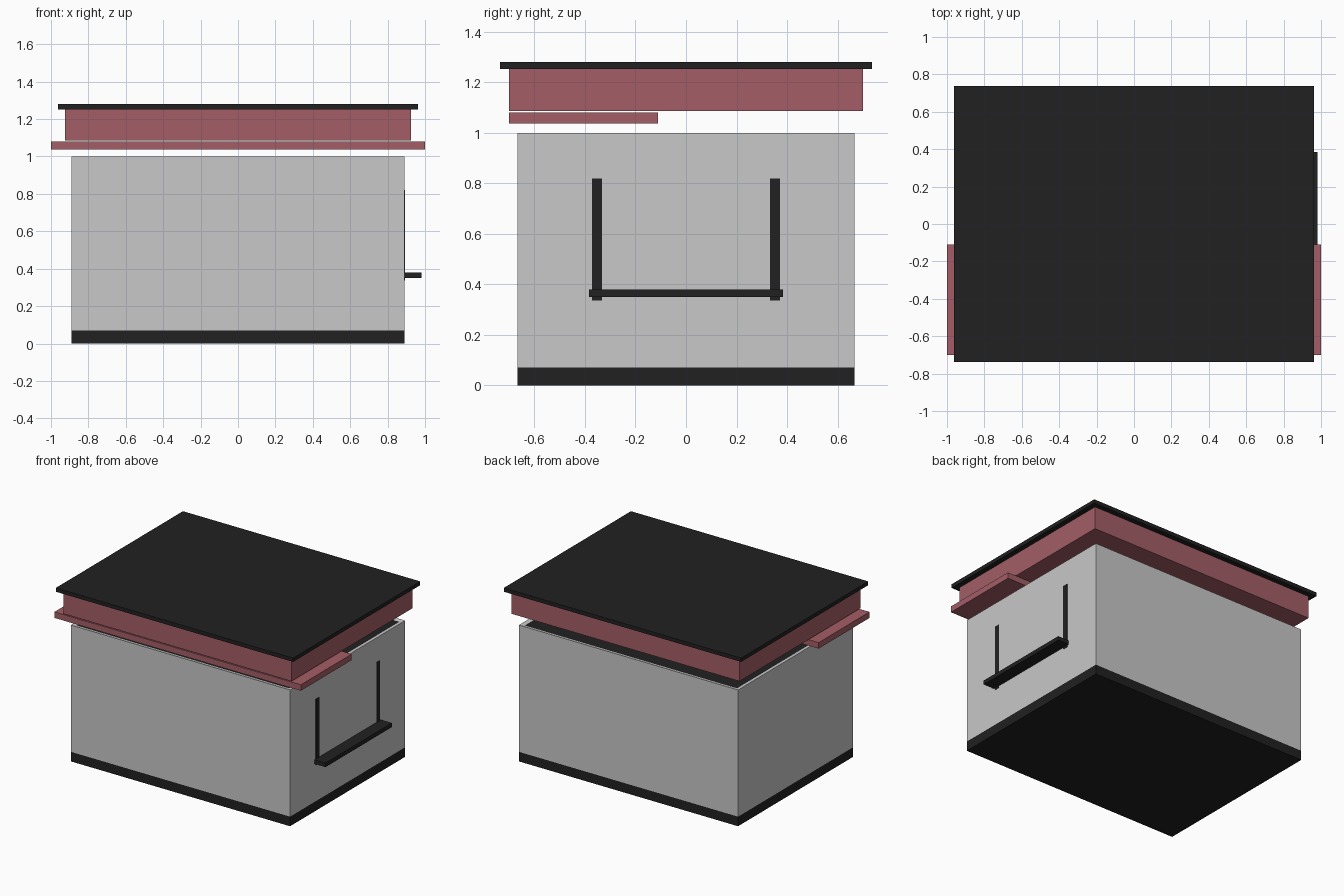
import bpy
import bmesh

if "Cube" in bpy.data.objects:
    bpy.data.objects.remove(bpy.data.objects["Cube"])


def material(name, rgb):
    m = bpy.data.materials.new(name)
    m.diffuse_color = (*rgb, 1)
    m.use_nodes = True
    m.node_tree.nodes["Principled BSDF"].inputs["Base Color"].default_value = m.diffuse_color
    return m


GREY = material("light_grey", (0.58, 0.58, 0.58))
RED = material("dusty_red", (0.367, 0.112, 0.133))
BLACK = material("black", (0.015, 0.015, 0.015))


def box(name, x, y, z, *mats):
    """Box spanning the given (low, high) ranges."""
    bm = bmesh.new()
    bmesh.ops.create_cube(bm, size=1)
    for v in bm.verts:
        v.co = [r[0] if c < 0 else r[1] for c, r in zip(v.co, (x, y, z))]
    mesh = bpy.data.meshes.new(name)
    bm.to_mesh(mesh)
    bm.free()
    for m in mats:
        mesh.materials.append(m)
    ob = bpy.data.objects.new(name, mesh)
    bpy.context.collection.objects.link(ob)
    return ob


# Plinth and main body
box("base", (-0.89, 0.89), (-0.667, 0.667), (0, 0.07), BLACK)
body = box("body", (-0.89, 0.89), (-0.667, 0.667), (0.07, 1.0), GREY, BLACK)

# Dark panel sunk inside the body's top rim
bm = bmesh.new()
bm.from_mesh(body.data)
top = max(bm.faces, key=lambda f: f.calc_center_median().z)
bmesh.ops.inset_region(bm, faces=[top], thickness=0.04)
top.material_index = 1
for v in top.verts:
    v.co.z -= 0.006
bm.to_mesh(body.data)
bm.free()

# Floating front counter, upper band and roof slab
box("counter", (-1, 1), (-0.70, -0.11), (1.036, 1.08), RED)
box("upper_band", (-0.925, 0.925), (-0.70, 0.70), (1.086, 1.252), RED)
box("roof", (-0.963, 0.963), (-0.737, 0.737), (1.252, 1.28), BLACK)

# Side shelf with two flat straps on the wall
box("side_shelf", (0.885, 0.98), (-0.385, 0.385), (0.35, 0.38), BLACK)
for side, y in (("front", -0.352), ("back", 0.352)):
    box(side + "_strap", (0.885, 0.893), (y - 0.02, y + 0.02),
        (0.336, 0.82), BLACK)
